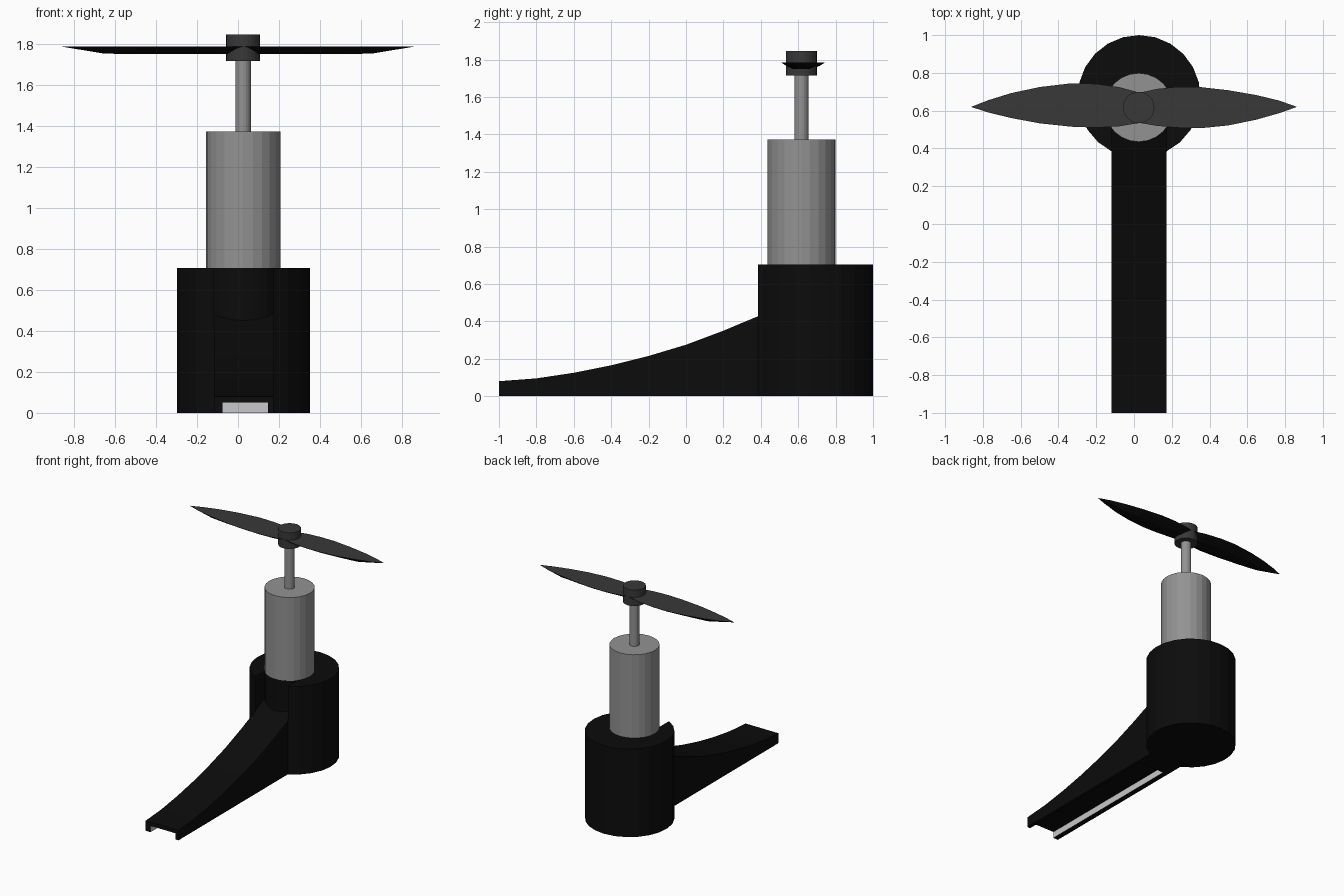
import bpy, bmesh
from math import sin, cos, asin, pi, sqrt

old = bpy.data.objects.get("Cube")
if old:
    bpy.data.objects.remove(old, do_unlink=True)


def material(name, colour):
    m = bpy.data.materials.new(name)
    m.use_nodes = True
    m.diffuse_color = (*colour, 1)
    m.node_tree.nodes["Principled BSDF"].inputs["Base Color"].default_value = (*colour, 1)
    return m


black = material("matte black", (0.0035, 0.0035, 0.0035))
grey = material("metal grey", (0.29, 0.29, 0.29))
dark = material("dark grey", (0.04, 0.04, 0.04))
light = material("light grey", (0.58, 0.58, 0.58))


def finish(name, bm, *mats):
    bmesh.ops.recalc_face_normals(bm, faces=bm.faces)
    me = bpy.data.meshes.new(name)
    bm.to_mesh(me)
    bm.free()
    for m in mats:
        me.materials.append(m)
    ob = bpy.data.objects.new(name, me)
    bpy.context.collection.objects.link(ob)
    return ob


def prism(name, points, offset, *mats):
    """Extrude a closed outline of 3D points along an offset."""
    bm = bmesh.new()
    face = bm.faces.new([bm.verts.new(p) for p in points])
    moved = bmesh.ops.extrude_face_region(bm, geom=[face])["geom"]
    # The starting face stays in place as the other cap
    bmesh.ops.translate(bm, vec=offset,
                        verts=[g for g in moved if isinstance(g, bmesh.types.BMVert)])
    if not any(f.calc_center_median() == face.calc_center_median() for f in bm.faces):
        bm.faces.new(face.verts)
    return finish(name, bm, *mats)


def cylinder(name, x, y, r, z0, z1, sides, mat):
    ring = [(x + r * cos(2 * pi * i / sides), y + r * sin(2 * pi * i / sides), z0)
            for i in range(sides)]
    return prism(name, ring, (0, 0, z1 - z0), mat)


# Shared dimensions
AX, AY = 0.025, 0.617            # motor axis
HX, HY, HR = 0.027, 0.675, 0.325  # housing centre and radius
HALF = 0.145                     # half width of the arm
MR = 0.182                       # motor radius
HTOP = 0.705

# Housing: round outside, with a front slot that runs back to the motor seat
a = asin(HALF / HR)
N = 20
outline = []
for i in range(N + 1):
    t = -pi / 2 + a + (2 * pi - 2 * a) * i / N
    outline.append((HX + HR * cos(t), HY + HR * sin(t), 0))
b = asin(HALF / MR)
for i in range(9):
    t = -b + 2 * b * i / 8
    outline.append((HX + MR * sin(t), AY - MR * cos(t), 0))
prism("motor_housing", outline, (0, 0, HTOP), black)

# Arm: side profile with a curved top, hollowed by a channel underneath
top = [(-1, .08), (-.8, .095), (-.6, .125), (-.4, .165), (-.2, .215),
       (0, .275), (.2, .35), (.384, .427), (.51, .485)]
side = [(HX - HALF, y, z) for y, z in [(.51, 0), (-1, 0)] + top]
arm = prism("arm", side, (2 * HALF, 0, 0), black, light)
cutter = prism("channel_cutter",
               [(-.075, -1.1, -.1), (-.075, .24, -.1), (-.075, .24, .05), (-.075, -1.1, .05)],
               (.22, 0, 0), black)
cutter.hide_render = True
cut = arm.modifiers.new("channel", "BOOLEAN")
cut.operation = "DIFFERENCE"
cut.solver = "EXACT"
cut.object = cutter
bpy.context.view_layer.update()
hollowed = bpy.data.meshes.new_from_object(
    arm.evaluated_get(bpy.context.evaluated_depsgraph_get()))
arm.modifiers.clear()
arm.data = hollowed
bpy.data.objects.remove(cutter, do_unlink=True)
# Light inner walls of the channel
for p in hollowed.polygons:
    c = p.center
    inside = -.08 < c.x < .15 and -.99 < c.y < .25 and c.z < .05
    p.material_index = 1 if inside and abs(p.normal.z) < .5 else 0

# Motor, shaft and hub
cylinder("motor", AX, AY, MR, HTOP, 1.372, 24, grey)
cylinder("shaft", AX, AY, .038, 1.372, 1.72, 16, grey)
cylinder("propeller_hub", AX, AY, .083, 1.715, 1.845, 24, dark)


# Blades: flat on top, boat-shaped below; rows give x, front y, back y
def blade(name, rows):
    bm = bmesh.new()
    tip_x = rows[-1][0]
    loops = []
    for x, y0, y1 in rows:
        depth = .036 * min(1, abs(tip_x - x) / .22)
        mid, half = (y0 + y1) / 2, (y1 - y0) / 2
        section = [(-1, 0), (-.75, .5), (-.4, 1), (.4, 1), (.75, .5), (1, 0)]
        loops.append([bm.verts.new((x, mid + half * u, 1.785 - depth * d))
                      for u, d in section])
    for p, q in zip(loops, loops[1:]):
        for i in range(len(p)):
            j = (i + 1) % len(p)
            bm.faces.new((p[i], p[j], q[j], q[i]))
    bm.faces.new(loops[0])
    bm.faces.new(loops[-1])
    bmesh.ops.remove_doubles(bm, verts=bm.verts, dist=.0005)
    ob = finish(name, bm, dark, black)
    for f in ob.data.polygons:
        f.material_index = 0 if f.normal.z > .5 else 1
    return ob


blade("right_blade", [(.03, .535, .695), (-.08, .517, .725), (-.2, .51, .742),
                      (-.33, .515, .745), (-.5, .533, .725), (-.65, .561, .693),
                      (-.77, .59, .656), (-.86, .619, .621)])
blade("left_blade", [(.03, .535, .695), (.12, .52, .715), (.22, .51, .725),
                     (.35, .507, .725), (.5, .522, .708), (.65, .553, .682),
                     (.77, .587, .653), (.86, .619, .621)])
